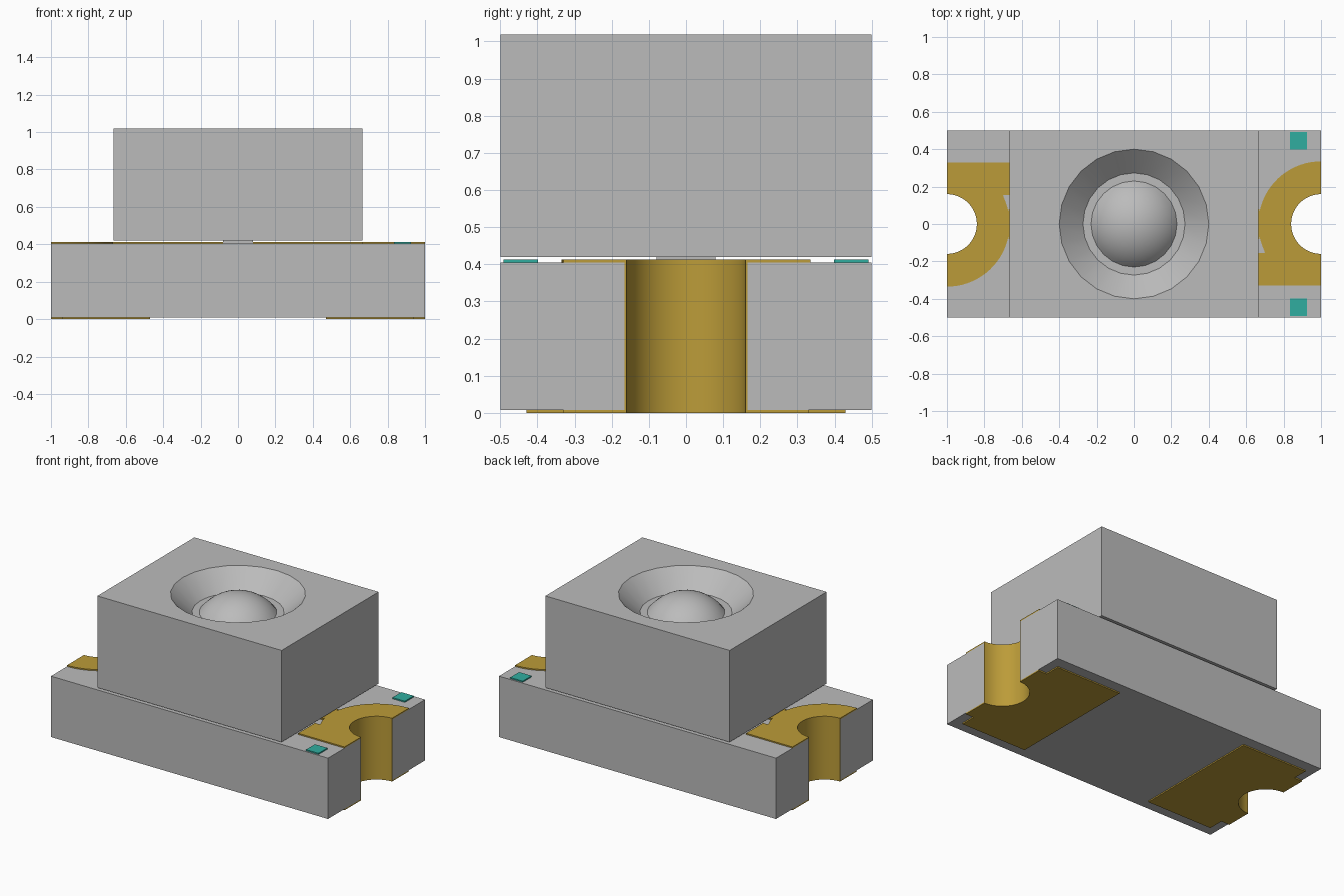
import bpy, bmesh, math

cube = bpy.data.objects.get("Cube")
if cube:
    bpy.data.objects.remove(cube, do_unlink=True)


def material(name, rgb):
    m = bpy.data.materials.new(name)
    m.use_nodes = True
    m.diffuse_color = (*rgb, 1)
    m.node_tree.nodes["Principled BSDF"].inputs["Base Color"].default_value = (*rgb, 1)
    return m


GREY = material("light grey", (0.50, 0.50, 0.50))
GOLD = material("gold", (0.50, 0.33, 0.04))
TEAL = material("teal", (0.03, 0.42, 0.35))


def finish(name, bm, mat):
    bmesh.ops.recalc_face_normals(bm, faces=bm.faces)
    mesh = bpy.data.meshes.new(name)
    bm.to_mesh(mesh)
    bm.free()
    mesh.materials.append(mat)
    ob = bpy.data.objects.new(name, mesh)
    bpy.context.collection.objects.link(ob)
    bpy.ops.object.select_all(action='DESELECT')
    bpy.context.view_layer.objects.active = ob
    ob.select_set(True)
    bpy.ops.object.shade_smooth_by_angle(angle=math.radians(30))
    return ob


def prism(name, pts, z0, z1, mat, turn=1):
    """Extrude an outline; turn=-1 rotates it half a turn about z."""
    bm = bmesh.new()
    face = bm.faces.new([bm.verts.new((turn * x, turn * y, z0)) for x, y in pts])
    ext = bmesh.ops.extrude_face_region(bm, geom=[face])
    top = [v for v in ext["geom"] if isinstance(v, bmesh.types.BMVert)]
    bmesh.ops.translate(bm, verts=top, vec=(0, 0, z1 - z0))
    return finish(name, bm, mat)


def rect(x0, x1, y0, y1):
    return [(x0, y0), (x1, y0), (x1, y1), (x0, y1)]


def arc(r, a0, a1, n=24, cx=1.0):
    angles = [math.radians(a0 + (a1 - a0) * i / n) for i in range(n + 1)]
    return [(cx + r * math.cos(a), r * math.sin(a)) for a in angles]


HOLE, BORE, PAD = 0.166, 0.160, 0.335
BOARD0, BOARD1, PAD_TOP = 0.008, 0.405, 0.413

# Circuit board with a half-round notch in each end
right_edge = [(1, -0.5)] + arc(HOLE, 270, 90) + [(1, 0.5)]
left_edge = [(-x, -y) for x, y in right_edge]
prism("circuit_board", right_edge + left_edge, BOARD0, BOARD1, GREY)

# Plated notches and solder pads at both ends
step = math.degrees(math.asin(0.14 / PAD))
top_pad = (arc(PAD, 90, 180 + step) + [(0.70, -0.155), (0.665, -0.155), (0.665, -0.33), (1, -0.33)]
           + arc(BORE, 270, 90))
bottom_pad = ([(1, 0.33), (0.94, 0.33), (0.94, 0.43), (0.47, 0.43), (0.47, -0.43),
               (0.94, -0.43), (0.94, -0.33), (1, -0.33)] + arc(BORE, 270, 90))
for side, turn in (("left", 1), ("right", -1)):
    prism(side + "_notch_plating", arc(HOLE, 90, 270) + arc(BORE, 270, 90), 0, PAD_TOP, GOLD, turn)
    prism(side + "_top_pad", top_pad, BOARD1, PAD_TOP, GOLD, turn)
    prism(side + "_bottom_pad", bottom_pad, 0, BOARD0, GOLD, turn)
    prism(side + "_trace", rect(0.08, 0.67, -0.08, 0.08), BOARD1, PAD_TOP, GOLD, turn)
prism("chip", rect(-0.08, 0.08, -0.08, 0.08), BOARD1, 0.42, GREY)

# Polarity marks on one end
for name, y in (("front_mark", -0.445), ("back_mark", 0.445)):
    prism(name, rect(0.835, 0.925, y - 0.046, y + 0.046), BOARD1, PAD_TOP, TEAL)

# Package block with a conical recess
SEG, Z0, Z1, FLOOR = 24, 0.42, 1.018, 0.90
bm = bmesh.new()


def ring(r, z):
    return [bm.verts.new((x, y, z)) for x, y in arc(r, 0, 360, SEG, 0)[:-1]]


def bridge(a, b):
    for i in range(len(a)):
        j = (i + 1) % len(a)
        bm.faces.new((a[i], a[j], b[j], b[i]))


base, lid = [[bm.verts.new((x, y, z)) for x, y in rect(-0.665, 0.665, -0.5, 0.5)] for z in (Z0, Z1)]
bm.faces.new(base)
bridge(base, lid)
rim, floor = ring(0.40, Z1), ring(0.273, FLOOR)
bridge(rim, floor)
bm.faces.new(floor)
borders = [e for e in bm.edges if len(e.link_faces) == 1]
bmesh.ops.triangle_fill(bm, edges=borders, use_beauty=True)
finish("package", bm, GREY)

# Lens dome: a spherical cap standing on the recess floor
bm = bmesh.new()
R, EDGE, STEPS = 0.286, math.asin(0.23 / 0.286), 10
drop = R * math.cos(EDGE)
rings = [ring(R * math.sin(EDGE * k / STEPS), FLOOR - drop + R * math.cos(EDGE * k / STEPS))
         for k in range(STEPS, 0, -1)]
for a, b in zip(rings, rings[1:]):
    bridge(a, b)
tip = bm.verts.new((0, 0, FLOOR - drop + R))
for i in range(SEG):
    bm.faces.new((rings[-1][i], rings[-1][(i + 1) % SEG], tip))
bm.faces.new(rings[0])
finish("lens_dome", bm, GREY)
